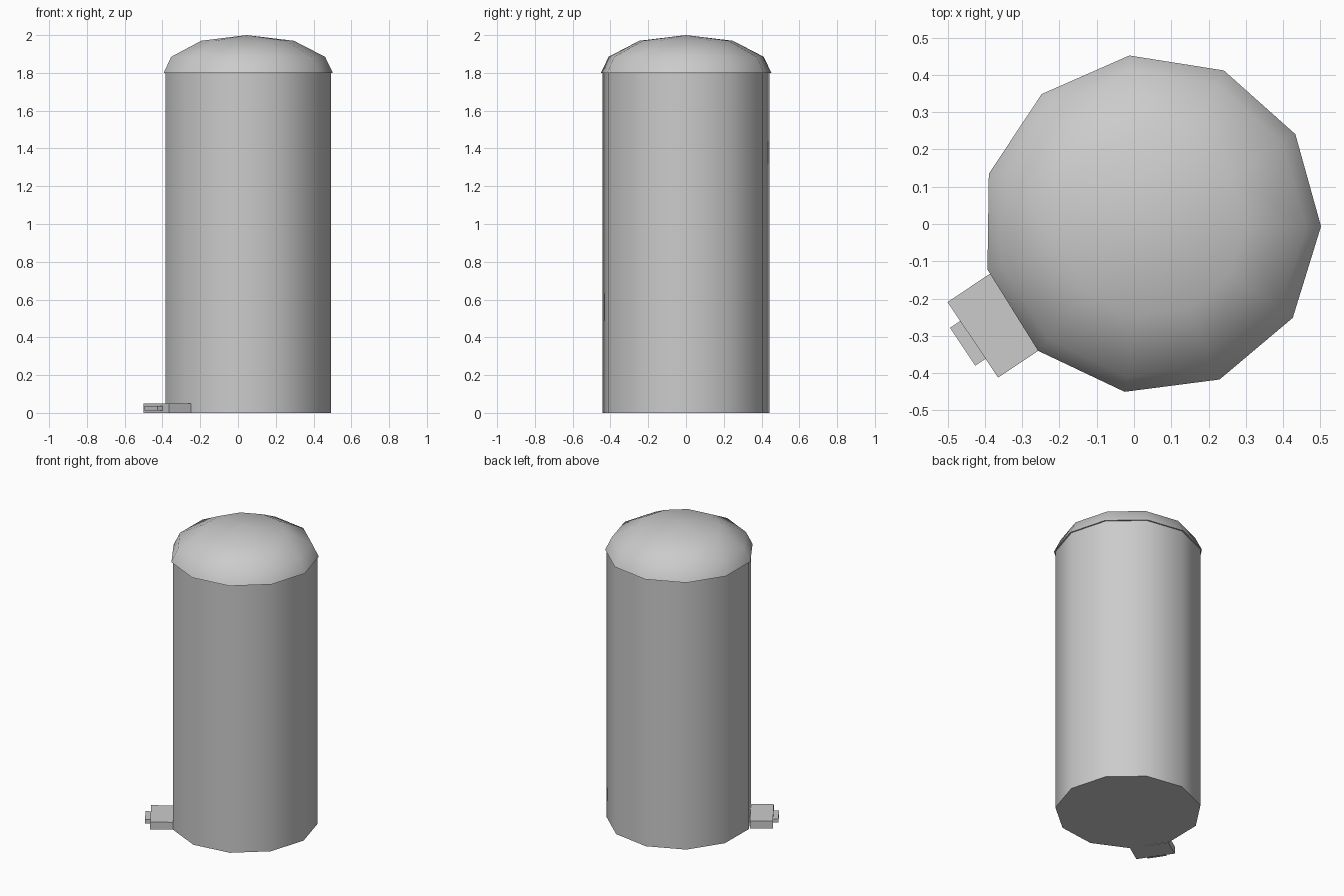
import bpy, bmesh, math
from mathutils import Matrix, Vector

if "Cube" in bpy.data.objects:
    bpy.data.objects.remove(bpy.data.objects["Cube"])

SIDES = 11
CENTRE_X = 0.046
TURN = math.radians(-0.8)


def finish(name, bm, smooth=False):
    bmesh.ops.recalc_face_normals(bm, faces=bm.faces[:])
    mesh = bpy.data.meshes.new(name)
    bm.to_mesh(mesh)
    bm.free()
    obj = bpy.data.objects.new(name, mesh)
    bpy.context.collection.objects.link(obj)
    if smooth:
        bpy.ops.object.select_all(action='DESELECT')
        obj.select_set(True)
        bpy.context.view_layer.objects.active = obj
        bpy.ops.object.shade_smooth_by_angle(angle=math.radians(45))
    return obj


def lathe(name, profile, tip=None):
    """Stack 11-sided rings of (radius, z), closed below and by a cap or tip above."""
    bm = bmesh.new()
    rings = []
    for r, z in profile:
        angles = [TURN + 2 * math.pi * i / SIDES for i in range(SIDES)]
        rings.append([bm.verts.new((CENTRE_X + r * math.cos(a), r * math.sin(a), z))
                      for a in angles])
    for low, high in zip(rings, rings[1:]):
        for i in range(SIDES):
            j = (i + 1) % SIDES
            bm.faces.new((low[i], low[j], high[j], high[i]))
    bm.faces.new(rings[0][::-1])
    top = rings[-1]
    if tip is None:
        bm.faces.new(top)
    else:
        peak = bm.verts.new((CENTRE_X, 0, tip))
        for i in range(SIDES):
            bm.faces.new((top[i], top[(i + 1) % SIDES], peak))
    return finish(name, bm, smooth=True)


# Tank body and slightly overhanging domed lid
lathe("tank_body", [(0.447, 0), (0.447, 1.8)])
lathe("dome_lid", [(0.456, 1.8), (0.415, 1.885), (0.25, 1.97)], tip=2.0)

# Outlet at the base: a block with its outer face inset and extruded
bm = bmesh.new()
depth = 0.14
bmesh.ops.create_cube(bm, size=1, matrix=Matrix.Diagonal((depth, 0.244, 0.05, 1)))
outer = max(bm.faces, key=lambda f: f.calc_center_median().x)
bmesh.ops.inset_region(bm, faces=[outer], thickness=0)
mid = outer.calc_center_median()
for v in outer.verts:
    v.co = mid + (v.co - mid) * 0.5
new = bmesh.ops.extrude_discrete_faces(bm, faces=[outer])["faces"][0]
bmesh.ops.translate(bm, verts=new.verts[:], vec=(0.033, 0, 0))
place = (Matrix.Translation((-0.4325, -0.311, 0.025))
         @ Matrix.Rotation(math.radians(213.8), 4, 'Z')
         @ Matrix.Translation((-depth / 2, 0, 0)))
bmesh.ops.transform(bm, matrix=place, verts=bm.verts[:])
finish("base_outlet", bm)
